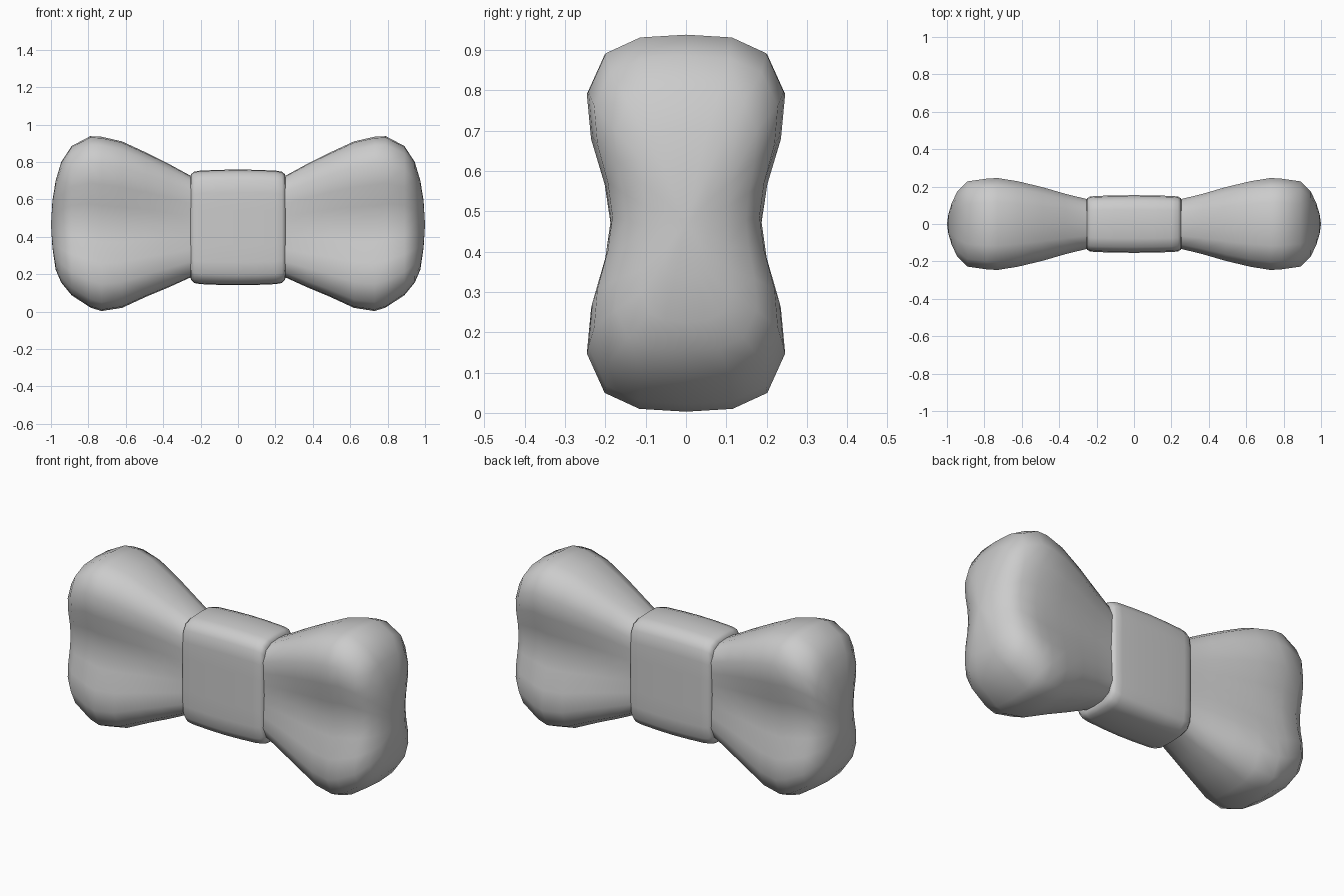
import bpy, bmesh

if "Cube" in bpy.data.objects:
    bpy.data.objects.remove(bpy.data.objects["Cube"])

# quarter outlines (y, z) from top centre to the side middle
LOBE = [(0, 1), (.47, .985), (.82, .9), (1, .69), (1, .45), (1, .21), (1, 0)]
KNOT = [(0, 1), (.5, .99), (.8, .94), (.96, .82), (1, .6), (1, .3), (1, 0)]
PINCH = [0, 0, 0, 0, .18, .75, 1]


def ring(quarter, x, hy, zlo, zhi, waist):
    q = [(y * (1 - waist * p), z) for (y, z), p in zip(quarter, PINCH)]
    half = q + [(y, -z) for y, z in q[-2::-1]]
    full = half + [(-y, z) for y, z in half[-2:0:-1]]
    mid, hz = (zlo + zhi) / 2, (zhi - zlo) / 2
    return [(x, y * hy, mid + z * hz) for y, z in full]


def loft(name, quarter, sections, tip=None):
    bm = bmesh.new()
    rings = [[bm.verts.new(c) for c in ring(quarter, *s)] for s in sections]
    n = len(rings[0])
    for a, b in zip(rings, rings[1:]):
        for i in range(n):
            j = (i + 1) % n
            bm.faces.new((a[i], a[j], b[j], b[i]))
    bm.faces.new(rings[0])
    if tip:
        t = bm.verts.new(tip)
        for i in range(n):
            bm.faces.new((rings[-1][i], rings[-1][(i + 1) % n], t))
    else:
        bm.faces.new(rings[-1])
    bmesh.ops.recalc_face_normals(bm, faces=bm.faces)
    me = bpy.data.meshes.new(name)
    bm.to_mesh(me)
    bm.free()
    ob = bpy.data.objects.new(name, me)
    bpy.context.collection.objects.link(ob)
    bpy.context.view_layer.objects.active = ob
    ob.select_set(True)
    bpy.ops.object.shade_smooth_by_angle(angle=1.1)
    ob.select_set(False)
    return ob


# flared lobes: x, half depth, bottom, top, waist pinch
lobe = loft("bow_lobes", LOBE, [
    (.21, .125, .19, .715, .03),
    (.26, .135, .18, .73, .05),
    (.37, .162, .13, .79, .12),
    (.49, .197, .08, .85, .18),
    (.62, .228, .02, .91, .23),
    (.73, .246, .003, .935, .24),
    (.79, .242, .022, .938, .23),
    (.89, .228, .088, .885, .2),
    (.945, .175, .155, .8, .15),
    (.975, .11, .225, .7, .1),
    (.992, .055, .34, .595, .05)], tip=(1, 0, .465))
mirror = lobe.modifiers.new("mirror", 'MIRROR')
mirror.use_axis = (True, False, False)

# central wrap
half = [(.255, .125, .185, .715, 0), (.25, .138, .168, .735, 0),
        (.235, .147, .153, .748, 0), (.2, .15, .147, .754, 0),
        (.1, .153, .143, .758, 0)]
loft("bow_knot", KNOT, half + [(0, .154, .141, .76, 0)]
     + [(-s[0],) + s[1:] for s in reversed(half)])
